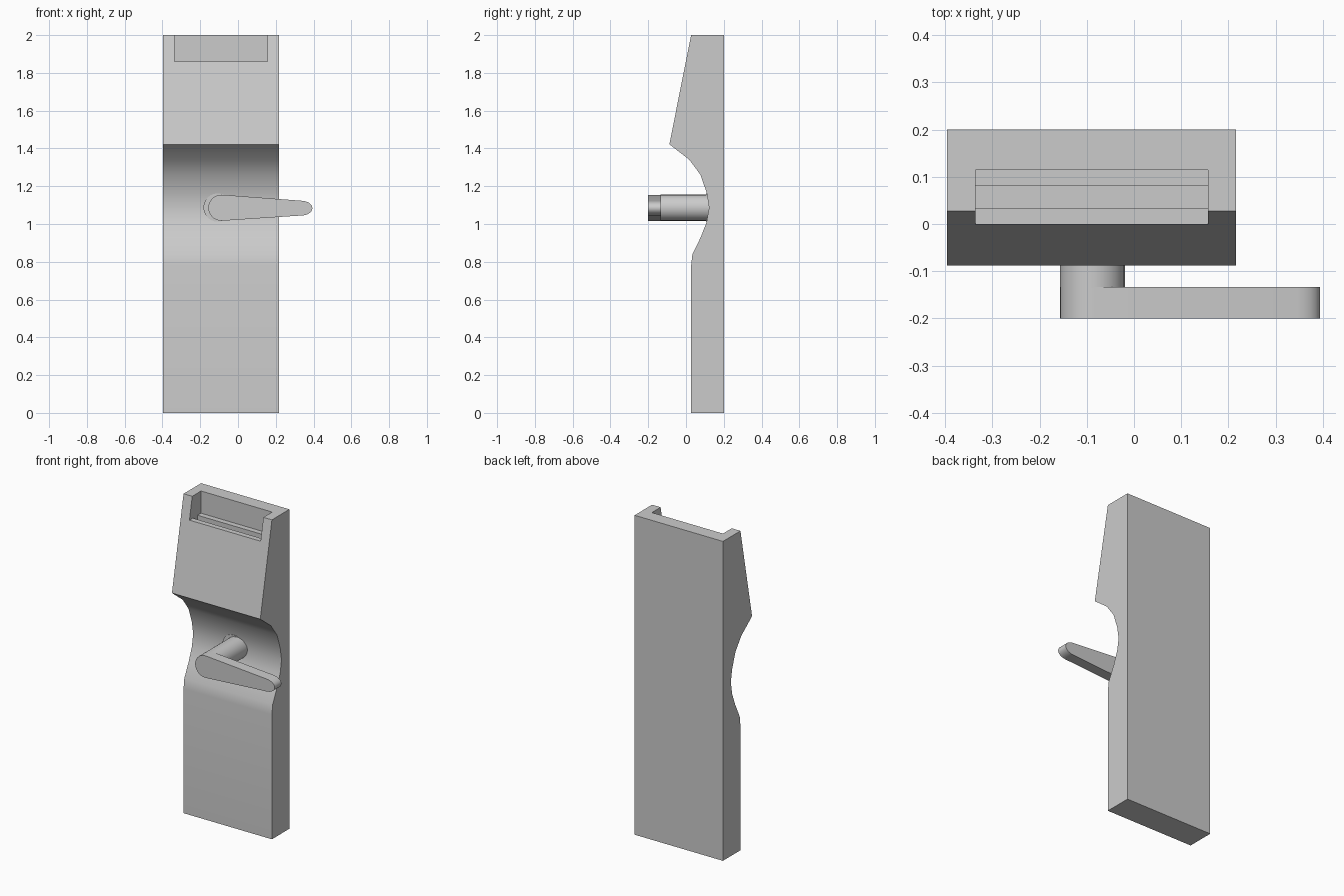
import bpy, bmesh, math

if "Cube" in bpy.data.objects:
    bpy.data.objects.remove(bpy.data.objects["Cube"])


def prism(name, profile, axis, a, b):
    """Extrude a closed 2D profile along x (profile is y,z) or y (profile is x,z)."""
    def place(p, t):
        return (t, p[0], p[1]) if axis == 'x' else (p[0], t, p[1])
    bm = bmesh.new()
    near = [bm.verts.new(place(p, a)) for p in profile]
    far = [bm.verts.new(place(p, b)) for p in profile]
    n = len(profile)
    bm.faces.new(near)
    bm.faces.new(far[::-1])
    for i in range(n):
        j = (i + 1) % n
        bm.faces.new((near[i], far[i], far[j], near[j]))
    bmesh.ops.recalc_face_normals(bm, faces=bm.faces)
    mesh = bpy.data.meshes.new(name)
    bm.to_mesh(mesh)
    bm.free()
    ob = bpy.data.objects.new(name, mesh)
    bpy.context.collection.objects.link(ob)
    return ob


def arc(cx, cz, rx, rz, start, end, steps):
    angles = [math.radians(start + (end - start) * i / steps) for i in range(steps + 1)]
    return [(cx + rx * math.cos(t), cz + rz * math.sin(t)) for t in angles]


def smooth(ob):
    bpy.ops.object.select_all(action='DESELECT')
    ob.select_set(True)
    bpy.context.view_layer.objects.active = ob
    bpy.ops.object.shade_smooth_by_angle(angle=math.radians(30))


# Handset body: side profile with the scooped front
body = prism("body", [
    (0.2, 0), (0.027, 0), (0.027, 0.78), (0.034, 0.84), (0.078, 0.93),
    (0.109, 1.01), (0.122, 1.087), (0.109, 1.166), (0.077, 1.26),
    (0.018, 1.34), (-0.088, 1.422), (0.027, 2), (0.2, 2)], 'x', -0.396, 0.216)

# Open slot in the top with a groove along its floor
cutter = prism("slot_cutter", [
    (-0.2, 1.861), (0.033, 1.861), (0.033, 1.83), (0.08, 1.83),
    (0.08, 1.861), (0.114, 1.861), (0.114, 2.1), (-0.2, 2.1)], 'x', -0.336, 0.157)
cutter.hide_render = True
mod = body.modifiers.new("slot", 'BOOLEAN')
mod.operation = 'DIFFERENCE'
mod.solver = 'EXACT'
mod.object = cutter
bpy.context.view_layer.objects.active = body
bpy.ops.object.modifier_apply(modifier=mod.name)
bpy.data.objects.remove(cutter)
smooth(body)

# Lever: collar, pivot shaft and tapered arm
collar = prism("collar", arc(-0.107, 1.087, 0.076, 0.075, 0, 345, 23), 'y', 0.107, 0.16)
shaft = prism("shaft", arc(-0.088, 1.086, 0.069, 0.069, 0, 345, 23), 'y', -0.135, 0.15)
arm = prism("lever_arm",
            arc(-0.088, 1.086, 0.069, 0.069, 86, 274, 14)
            + arc(0.335, 1.084, 0.059, 0.039, -80, 80, 10), 'y', -0.2, -0.133)
for part in (collar, shaft, arm):
    smooth(part)
